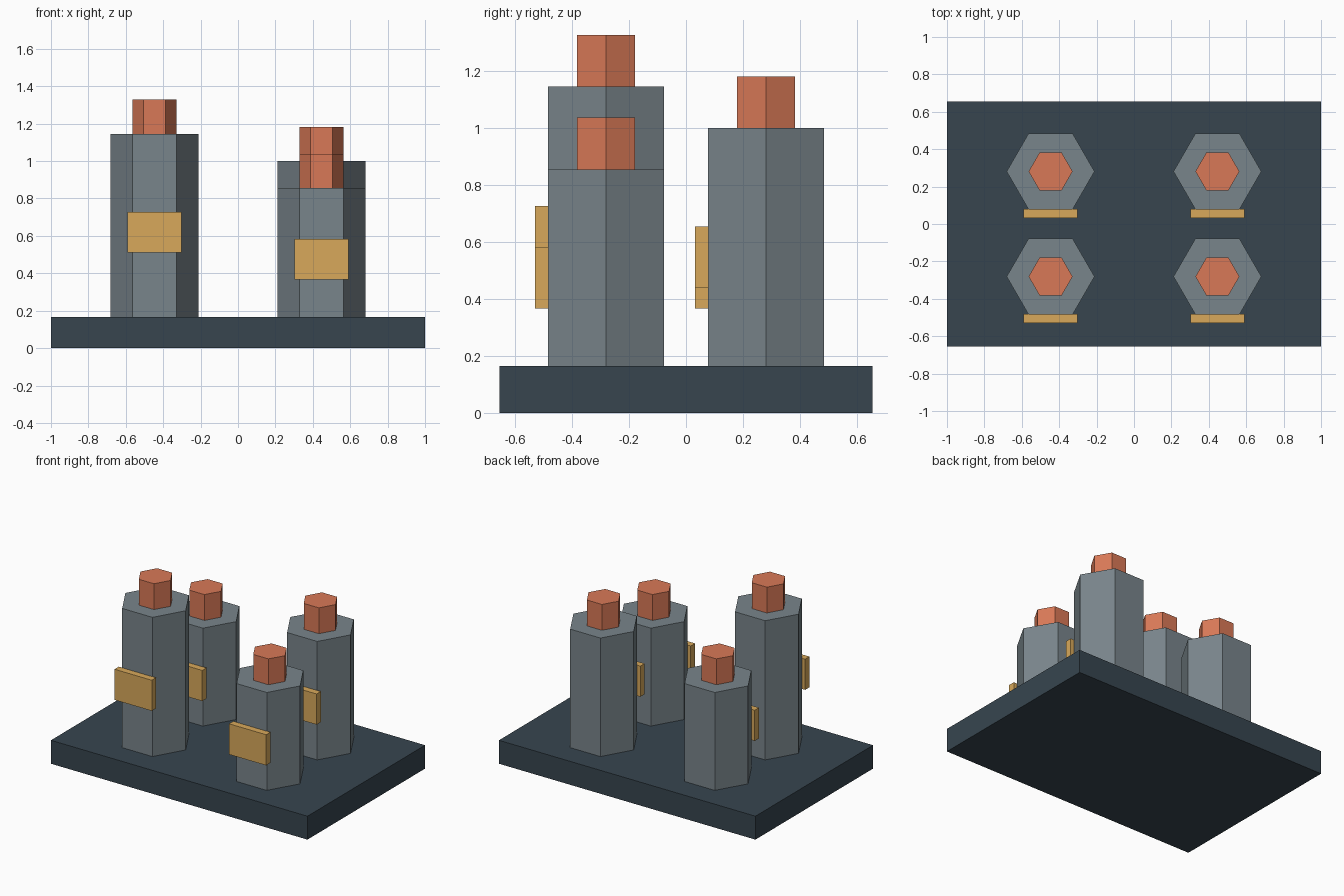
import bpy
from math import pi

old = bpy.data.objects.get("Cube")
if old:
    bpy.data.objects.remove(old, do_unlink=True)


def to_linear(c):
    c /= 255
    return c / 12.92 if c <= 0.04045 else ((c + 0.055) / 1.055) ** 2.4


def make_material(name, rgb):
    mat = bpy.data.materials.new(name)
    mat.use_nodes = True
    colour = [to_linear(c) for c in rgb] + [1]
    mat.diffuse_color = colour
    mat.node_tree.nodes["Principled BSDF"].inputs["Base Color"].default_value = colour
    return mat


slate = make_material("dark slate", (55, 69, 79))
grey = make_material("steel grey", (121, 133, 139))
orange = make_material("burnt orange", (217, 121, 87))
gold = make_material("ochre gold", (216, 169, 91))


def box(name, centre, size, mat):
    bpy.ops.mesh.primitive_cube_add(size=1, location=centre)
    obj = bpy.context.object
    obj.name = name
    obj.scale = size
    bpy.ops.object.transform_apply(location=False, rotation=False, scale=True)
    obj.data.materials.append(mat)


def hex_prism(name, x, y, bottom, top, radius, mat):
    # corners point along x, so a flat side faces the front
    bpy.ops.mesh.primitive_cylinder_add(vertices=6, radius=radius, depth=top - bottom,
                                        location=(x, y, (bottom + top) / 2),
                                        rotation=(0, 0, pi / 6))
    obj = bpy.context.object
    obj.name = name
    bpy.ops.object.transform_apply(location=False, rotation=True, scale=False)
    obj.data.materials.append(mat)


# Base slab
BASE = 0.165
box("base_slab", (0, 0, BASE / 2), (2, 1.31, BASE), slate)

# Four columns, each with a cap and a front plaque just below mid height
RADIUS, CAP_HEIGHT, PLAQUE_DEPTH = 0.235, 0.182, 0.048
columns = {
    "front_right": (-1, -1, 1.146),
    "front_left": (1, -1, 0.855),
    "back_right": (-1, 1, 0.855),
    "back_left": (1, 1, 1.0),
}
for name, (side, row, top) in columns.items():
    x, y = side * 0.446, row * 0.281
    hex_prism(name + "_column", x, y, BASE, top, RADIUS, grey)
    hex_prism(name + "_cap", x, y, top, top + CAP_HEIGHT, RADIUS / 2, orange)
    face_y = y - RADIUS * 0.866
    middle = (BASE + top) / 2 - 0.036
    box(name + "_plaque", (x, face_y - PLAQUE_DEPTH / 2 + 0.002, middle),
        (0.29, PLAQUE_DEPTH, 0.216), gold)
